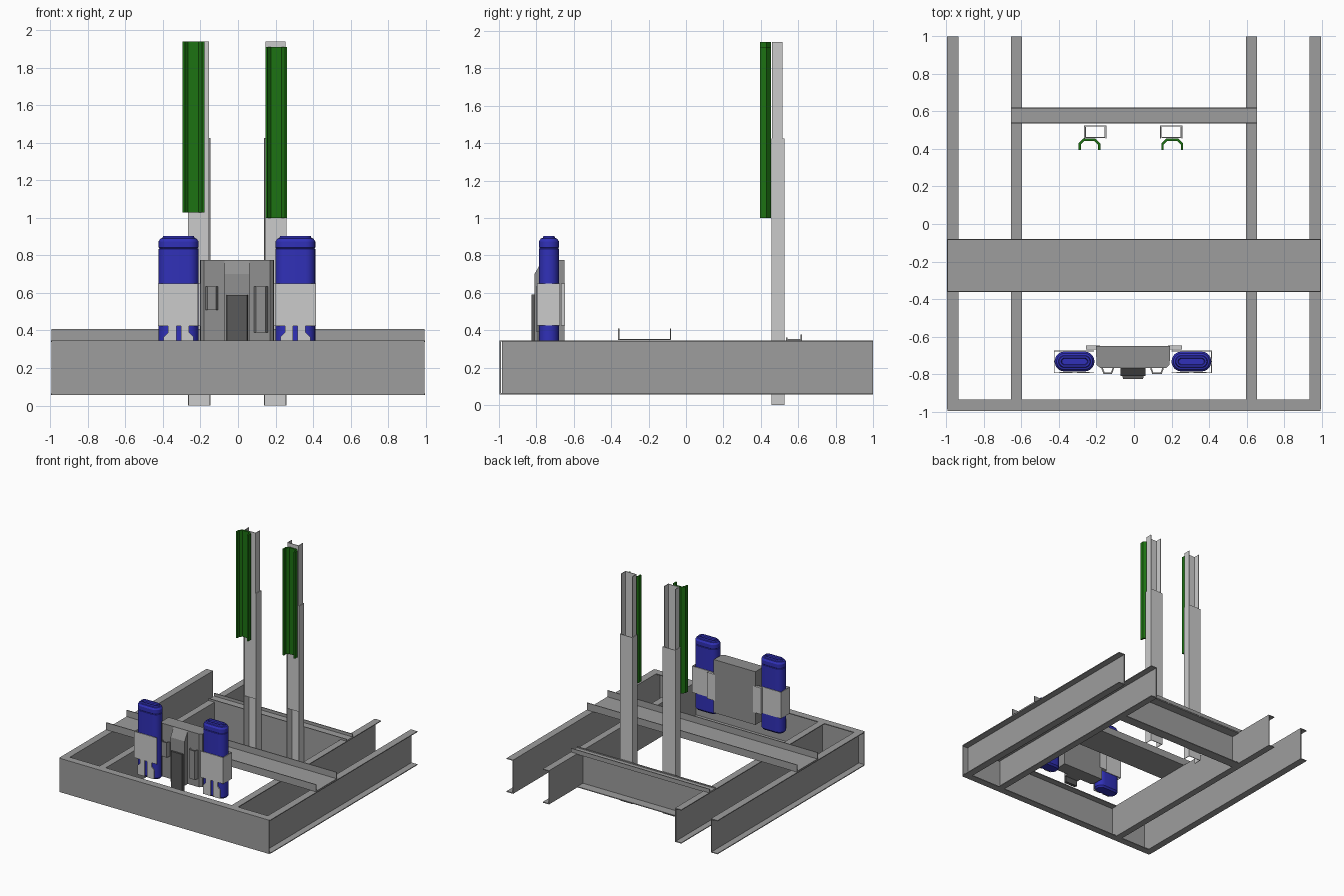
import bpy, bmesh, math

cube = bpy.data.objects.get("Cube")
if cube:
    bpy.data.objects.remove(cube, do_unlink=True)


def material(name, r, g, b):
    m = bpy.data.materials.new(name)
    m.use_nodes = True
    m.diffuse_color = (r, g, b, 1)
    m.node_tree.nodes["Principled BSDF"].inputs["Base Color"].default_value = (r, g, b, 1)
    return m


STEEL = material("steel grey", 0.34, 0.34, 0.34)
LIGHT = material("light grey", 0.6, 0.6, 0.6)
HOUSING = material("housing grey", 0.28, 0.28, 0.28)
DARK = material("dark grey", 0.1, 0.1, 0.1)
BLUE = material("blue", 0.03, 0.03, 0.48)
GREEN = material("green", 0.012, 0.17, 0.006)


def place(axis, p, d):
    # put a 2D profile point at depth d along an axis
    u, v = p
    return {"x": (d, u, v), "y": (u, d, v), "z": (u, v, d)}[axis]


def finish(name, bm, mat):
    bmesh.ops.recalc_face_normals(bm, faces=bm.faces[:])
    me = bpy.data.meshes.new(name)
    bm.to_mesh(me)
    bm.free()
    me.materials.append(mat)
    ob = bpy.data.objects.new(name, me)
    bpy.context.collection.objects.link(ob)
    return ob


def loft(name, rings, mat):
    # closed solid through a stack of equal-count rings
    bm = bmesh.new()
    rows = [[bm.verts.new(p) for p in ring] for ring in rings]
    n = len(rows[0])
    for a, b in zip(rows, rows[1:]):
        for i in range(n):
            j = (i + 1) % n
            bm.faces.new((a[i], a[j], b[j], b[i]))
    bm.faces.new(rows[0])
    bm.faces.new(rows[-1])
    return finish(name, bm, mat)


def prism(name, pts, axis, a, b, mat):
    return loft(name, [[place(axis, p, d) for p in pts] for d in (a, b)], mat)


def box(name, x0, x1, y0, y1, z0, z1, mat):
    return prism(name, [(x0, y0), (x1, y0), (x1, y1), (x0, y1)], "z", z0, z1, mat)


def sheet(name, pts, axis, a, b, mat, thick=0.007):
    # folded sheet section, thickened evenly
    bm = bmesh.new()
    rows = [[bm.verts.new(place(axis, p, d)) for p in pts] for d in (a, b)]
    for i in range(len(pts) - 1):
        bm.faces.new((rows[0][i], rows[0][i + 1], rows[1][i + 1], rows[1][i]))
    ob = finish(name, bm, mat)
    mod = ob.modifiers.new("thickness", "SOLIDIFY")
    mod.thickness = thick
    mod.offset = 0
    mod.use_even_offset = True
    return ob


def channel(web, tip, low=0.06, high=0.342):
    return [(tip, low), (web, low), (web, high), (tip, high)]


# Base frame: front beam, four rails with outward flanges, back beam
sheet("front_beam", channel(-0.993, -0.935), "x", -0.993, 0.993, STEEL)
for side, s in (("right", -1), ("left", 1)):
    sheet(side + "_outer_rail", channel(s * 0.94, s * 0.998), "y", -0.985, 1, STEEL)
    sheet(side + "_inner_rail", channel(s * 0.6, s * 0.655), "y", -0.985, 1, STEEL)
sheet("back_beam", channel(0.538, 0.617), "x", -0.6, 0.6, STEEL)
sheet("back_beam_tray", [(0.538, 0.362), (0.538, 0.349), (0.617, 0.349), (0.617, 0.377)],
      "x", -0.655, 0.655, STEEL)
sheet("cross_tray", [(-0.36, 0.408), (-0.36, 0.35), (-0.083, 0.35), (-0.083, 0.408)],
      "x", -0.995, 0.995, STEEL)

# Telescoping posts with green guide rails
for side, c, g, z0 in (("right", -0.207, -0.238, 1.03), ("left", 0.199, 0.204, 1.0)):
    w = 0.057
    sheet(side + "_post_sleeve",
          [(c - w, 0.457), (c - w, 0.523), (c + w, 0.523), (c + w, 0.457)],
          "z", 0, 1.425, LIGHT, 0.005)
    w = 0.051
    sheet(side + "_post_inner",
          [(c - w, 0.516), (c - w, 0.461), (c + w, 0.461), (c + w, 0.516)],
          "z", 0.52, 1.94, LIGHT, 0.005)
    half = [(0.052, 0.395), (0.052, 0.427), (0.03, 0.448)]
    hat = [(g - u, v) for u, v in half] + [(g + u, v) for u, v in reversed(half)]
    sheet(side + "_guide_rail", hat, "z", z0, z0 + 0.91, GREEN, 0.013)


def stadium(cx, cy, half, r, z, n=12):
    pts = []
    for s in (1, -1):
        for i in range(n + 1):
            t = math.pi * i / n - math.pi / 2
            pts.append((cx + s * (half - r + r * math.cos(t)), cy + s * r * math.sin(t), z))
    return pts


# Blue canisters held in brackets
for side, c, s in (("right", -0.317, -1), ("left", 0.306, 1)):
    stack = [(0.28, 0.012), (0.295, 0), (0.835, 0), (0.838, 0.004), (0.842, 0), (0.875, 0),
             (0.89, 0.01), (0.893, 0.02), (0.903, 0.024), (0.903, 0.034), (0.893, 0.038)]
    can = loft(side + "_canister",
               [stadium(c, -0.733, 0.106 - k, 0.053 - k, z) for z, k in stack], BLUE)
    bpy.ops.object.select_all(action="DESELECT")
    can.select_set(True)
    bpy.context.view_layer.objects.active = can
    bpy.ops.object.shade_smooth_by_angle(angle=math.radians(30))
    out, inn = c + s * 0.108, c - s * 0.105
    sheet(side + "_bracket",
          [(inn, -0.793), (out, -0.793), (out, -0.677), (inn, -0.677)],
          "z", 0.425, 0.65, LIGHT, 0.005)
    box(side + "_bracket_arm", min(s * 0.18, s * 0.255), max(s * 0.18, s * 0.255),
        -0.668, -0.648, 0.425, 0.65, LIGHT)
    for k, name in ((-1, "_foot_a"), (1, "_foot_b")):
        leg = [(c + k * u, z) for u, z in
               ((0.012, 0.43), (0.055, 0.43), (0.055, 0.39), (0.08, 0.365),
                (0.08, 0.29), (0.012, 0.29))]
        prism(side + name, leg, "y", -0.795, -0.788, LIGHT)

# Central housing with a raised ridge, dark latch and side handles
prism("housing", [(-0.203, -0.65), (-0.2, -0.75), (-0.18, -0.768), (0.17, -0.768),
                  (0.19, -0.75), (0.193, -0.65)], "z", 0.32, 0.775, HOUSING)
prism("housing_ridge", [(-0.76, 0.32), (-0.81, 0.32), (-0.81, 0.7), (-0.768, 0.772),
                        (-0.76, 0.772)], "x", -0.072, 0.062, HOUSING)
prism("latch", [(-0.065, -0.8), (-0.058, -0.826), (0.048, -0.826), (0.055, -0.8)],
      "z", 0.27, 0.59, DARK)
for name, x0, x1, z0 in (("right_handle", -0.17, -0.11, 0.51), ("left_handle", 0.09, 0.155, 0.39)):
    sheet(name, [(x0, -0.768), (x0 + 0.01, -0.795), (x1 - 0.01, -0.795), (x1, -0.768)],
          "z", z0, 0.635, HOUSING, 0.008)
